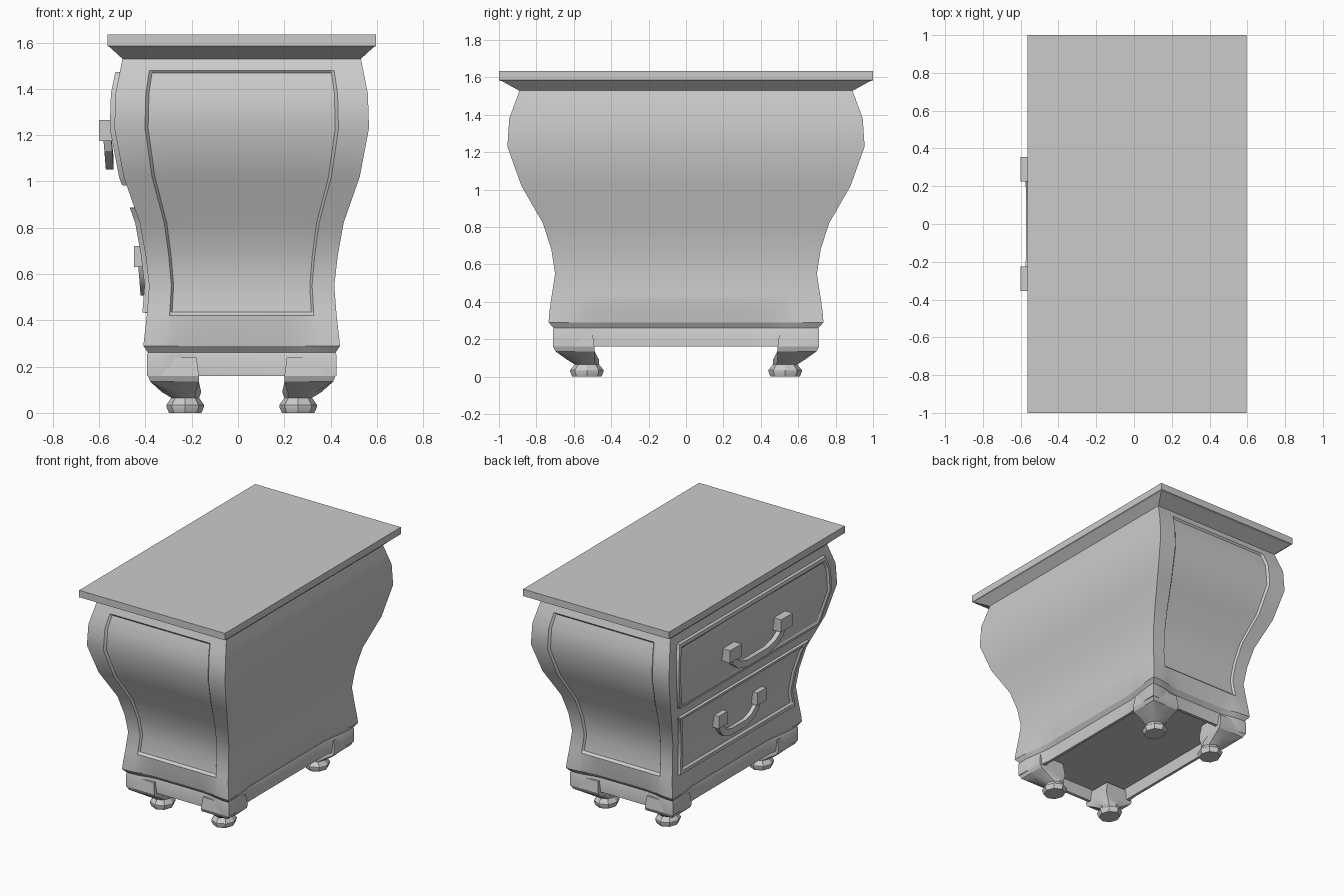
import bpy, bmesh, math

old = bpy.data.objects.get("Cube")
if old:
    bpy.data.objects.remove(old, do_unlink=True)

GREY = 0.6
paint = bpy.data.materials.new("plain grey")
paint.use_nodes = True
paint.diffuse_color = (GREY, GREY, GREY, 1)
paint.node_tree.nodes["Principled BSDF"].inputs["Base Color"].default_value = (GREY, GREY, GREY, 1)

CX = 0.016  # middle of the carcass; the handles stick out on -x

# Bombe silhouette: height, half width in x, half length in y
PROFILE = [(0.29, 0.425, 0.735), (0.35, 0.418, 0.73), (0.42, 0.41, 0.72),
           (0.55, 0.40, 0.70), (0.68, 0.415, 0.72), (0.82, 0.44, 0.765),
           (1.02, 0.51, 0.88), (1.23, 0.55, 0.955), (1.38, 0.545, 0.945),
           (1.53, 0.515, 0.89)]
COLUMNS = [-1, -0.9, -0.76, -0.735, -0.6, -0.45, 0, 0.45, 0.6, 0.735, 0.76, 0.9, 1]


def half_sizes(z):
    for (z0, x0, y0), (z1, x1, y1) in zip(PROFILE, PROFILE[1:]):
        if z <= z1:
            t = (z - z0) / (z1 - z0)
            return x0 + (x1 - x0) * t, y0 + (y1 - y0) * t
    return PROFILE[-1][1:]


def finish(name, bm, smooth=True):
    bmesh.ops.recalc_face_normals(bm, faces=bm.faces)
    mesh = bpy.data.meshes.new(name)
    bm.to_mesh(mesh)
    bm.free()
    mesh.materials.append(paint)
    obj = bpy.data.objects.new(name, mesh)
    bpy.context.collection.objects.link(obj)
    if smooth:
        bpy.ops.object.select_all(action='DESELECT')
        obj.select_set(True)
        bpy.context.view_layer.objects.active = obj
        bpy.ops.object.shade_smooth_by_angle(angle=math.radians(28))
    return obj


def loft(name, rings, smooth=True):
    """Closed rings joined in order, with both ends capped."""
    bm = bmesh.new()
    rows = [[bm.verts.new(p) for p in ring] for ring in rings]
    n = len(rows[0])
    for a, b in zip(rows, rows[1:]):
        for i in range(n):
            j = (i + 1) % n
            bm.faces.new((a[i], a[j], b[j], b[i]))
    bm.faces.new(rows[0])
    bm.faces.new(rows[-1])
    return finish(name, bm, smooth)


def plan(hx, hy, z, wave=0, panel=0, columns=COLUMNS):
    """Four-sided outline; wave hollows each side, panel sinks the y sides."""
    ring = []
    for side in range(4):
        for u in columns[:-1]:
            span = 0.45 if side % 2 == 0 else 0.3
            t = min(max((0.9 - abs(u)) / span, 0), 1)
            d = wave * t * t * (3 - 2 * t)
            if side % 2 == 0 and abs(u) < 0.75:
                d += panel
            x, y = [(hx * u, d - hy), (hx - d, hy * u),
                    (-hx * u, hy - d), (d - hx, -hy * u)][side]
            ring.append((CX + x, y, z))
    return ring


# Carcass with sunken side panels
levels = sorted([p[0] for p in PROFILE] + [0.435, 1.468, 1.48])
rings = []
for z in levels:
    hollow = 0.03 * max(0, (0.42 - z) / 0.13)
    sunk = 0.014 if 0.43 < z < 1.47 else 0
    rings.append(plan(*half_sizes(z), z, hollow, sunk))
loft("carcass", rings)

# Skirt with hollow underside
loft("skirt", [plan(0.425, 0.735, 0.29, 0.03), plan(0.405, 0.708, 0.26, 0.03),
               plan(0.41, 0.712, 0.25, 0.03), plan(0.41, 0.712, 0.16, 0.03),
               plan(0.36, 0.66, 0.16), plan(0.36, 0.66, 0.25)])

# Table top with moulded underside
box = [-1, 1]
loft("table_top", [plan(0.51, 0.885, 1.525, columns=box), plan(0.57, 0.985, 1.58, columns=box),
                   plan(0.58, 1.0, 1.585, columns=box), plan(0.58, 1.0, 1.635, columns=box)], False)

# Legs: height, centre x, centre y, half x, half y, square outline or not
LEG = [(0.24, 0.295, 0.60, 0.10, 0.10, True), (0.16, 0.295, 0.60, 0.11, 0.11, True),
       (0.135, 0.29, 0.593, 0.105, 0.105, True), (0.09, 0.26, 0.55, 0.085, 0.085, False),
       (0.065, 0.244, 0.53, 0.06, 0.065, False), (0.035, 0.244, 0.53, 0.081, 0.089, False),
       (0.025, 0.244, 0.53, 0.081, 0.089, False), (0, 0.244, 0.53, 0.07, 0.078, False)]
for sx, xname in ((-1, "right"), (1, "left")):
    for sy, yname in ((-1, "front"), (1, "back")):
        rings = []
        for z, px, py, hx, hy, square in LEG:
            ring = []
            for k in range(8):
                c, s = math.cos(k * math.pi / 4), math.sin(k * math.pi / 4)
                m = max(abs(c), abs(s)) if square else 1
                ring.append((CX + sx * (px + hx * c / m), sy * (py + hy * s / m), z))
            rings.append(ring)
        loft(f"{yname}_{xname}_leg", rings)

# Drawer fronts: raised rim around a lower field, following the curved side
MARGIN = [0, 0.004, 0.026, 0.04]
LIFT = [-0.012, 0.02, 0.02, 0.008]


def drawer(name, low, high):
    last = len(MARGIN) - 1
    rows = [(low + m, i) for i, m in enumerate(MARGIN)]
    rows += [(p[0], last) for p in PROFILE if low + 0.05 < p[0] < high - 0.05]
    rows += [(high - m, i) for i, m in reversed(list(enumerate(MARGIN)))]
    bm = bmesh.new()
    grid = []
    for z, row_level in rows:
        hx, hy = half_sizes(z)
        line = []
        for s in (-1, 1):
            order = range(last + 1) if s < 0 else range(last, -1, -1)
            for i in order:
                x = CX - hx - LIFT[min(i, row_level)]
                line.append(bm.verts.new((x, s * (0.915 * hy - MARGIN[i]), z)))
        grid.append(line)
    for a, b in zip(grid, grid[1:]):
        for i in range(len(a) - 1):
            bm.faces.new((a[i], b[i], b[i + 1], a[i + 1]))
    obj = finish(name, bm)
    if obj.data.polygons[len(obj.data.polygons) // 2].normal.x > 0:
        obj.data.flip_normals()


drawer("upper_drawer", 0.98, 1.475)
drawer("lower_drawer", 0.43, 0.89)


# Handles: two mounting blocks and a hanging bail
def handle(name, x, top, outer, width):
    for s, side in ((-1, "front"), (1, "back")):
        bm = bmesh.new()
        bmesh.ops.create_cube(bm, size=1)
        for v in bm.verts:
            v.co.x = x + (v.co.x + 0.5) * 0.07
            v.co.y = s * (outer - width / 2) + v.co.y * width
            v.co.z = top - 0.045 + v.co.z * 0.09
        finish(f"{name}_{side}_block", bm, False)
    reach = outer - width / 2
    path = [(-1, 0.06), (-0.92, 0.12), (-0.72, 0.165), (-0.4, 0.19),
            (0.4, 0.19), (0.72, 0.165), (0.92, 0.12), (1, 0.06)]
    pts = [(reach * u, top - d) for u, d in path]
    rings = []
    for i, (y, z) in enumerate(pts):
        (ya, za), (yb, zb) = pts[max(i - 1, 0)], pts[min(i + 1, len(pts) - 1)]
        size = math.hypot(yb - ya, zb - za)
        ny, nz = -(zb - za) / size * 0.024, (yb - ya) / size * 0.024
        lean = x + 0.012 + (top - z) * 0.09
        rings.append([(lean, y - ny, z - nz), (lean + 0.034, y - ny, z - nz),
                      (lean + 0.034, y + ny, z + nz), (lean, y + ny, z + nz)])
    loft(f"{name}_bail", rings)


handle("upper_handle", -0.60, 1.265, 0.355, 0.13)
handle("lower_handle", -0.45, 0.72, 0.27, 0.10)
